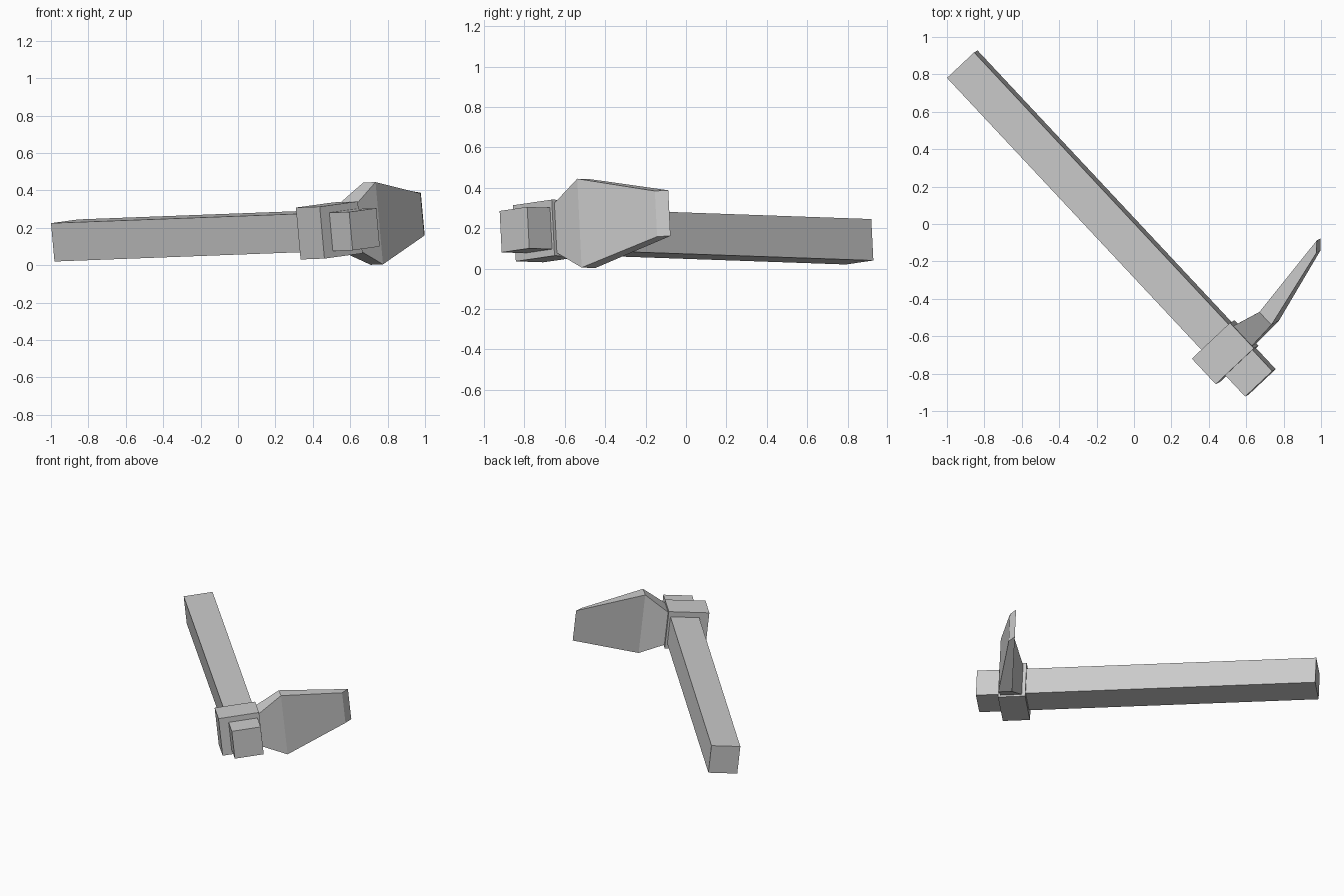
import bpy, bmesh
from mathutils import Matrix, Vector

if "Cube" in bpy.data.objects:
    bpy.data.objects.remove(bpy.data.objects["Cube"])

# One flat grey for the whole tool
grey = bpy.data.materials.new("plain_grey")
grey.diffuse_color = (0.6, 0.6, 0.6, 1)
grey.use_nodes = True
grey.node_tree.nodes["Principled BSDF"].inputs["Base Color"].default_value = grey.diffuse_color

# Resting pose: local x runs along the handle, y toward the blade, z up
along = Vector((0.683, -0.730, 0.0257)).normalized()
up = Vector((-0.09, -0.05, 0.995))
up = (up - along * up.dot(along)).normalized()
side = up.cross(along)
pose = Matrix((along, side, up)).transposed().to_4x4()
pose.translation = (-0.121, 0.0025, 0.1625)


def finish(name, bm):
    bmesh.ops.recalc_face_normals(bm, faces=bm.faces[:])
    mesh = bpy.data.meshes.new(name)
    bm.to_mesh(mesh)
    bm.free()
    mesh.materials.append(grey)
    obj = bpy.data.objects.new(name, mesh)
    obj.matrix_world = pose
    bpy.context.collection.objects.link(obj)


def loft(name, sections):
    """Join four-sided sections given as near edge, far edge, bottom, top."""
    bm = bmesh.new()
    rings = []
    for near, far, bottom, top in sections:
        corners = ((near, bottom), (far, bottom), (far, top), (near, top))
        rings.append([bm.verts.new((p[0], p[1], z)) for p, z in corners])
    for a, b in zip(rings, rings[1:]):
        for i in range(4):
            j = (i + 1) % 4
            bm.faces.new((a[i], a[j], b[j], b[i]))
    bm.faces.new(rings[0])
    bm.faces.new(rings[-1])
    finish(name, bm)


def box(name, low, high):
    (x0, y0, z0), (x1, y1, z1) = low, high
    loft(name, [((x1, y0), (x0, y0), z0, z1), ((x1, y1), (x0, y1), z0, z1)])


# Long square handle and the collar around its end
box("handle", (-1.167, -0.1, -0.103), (1.167, 0.1, 0.103))
box("collar", (0.825, -0.166, -0.137), (1.012, 0.115, 0.142))

# Blade flares from the collar, then bends back and tapers to a thin edge
loft("blade", [
    ((0.995, 0.11), (0.848, 0.11), -0.12, 0.122),
    ((0.987, 0.28), (0.893, 0.278), -0.212, 0.23),
    ((0.869, 0.71), (0.822, 0.757), -0.098, 0.129),
])
